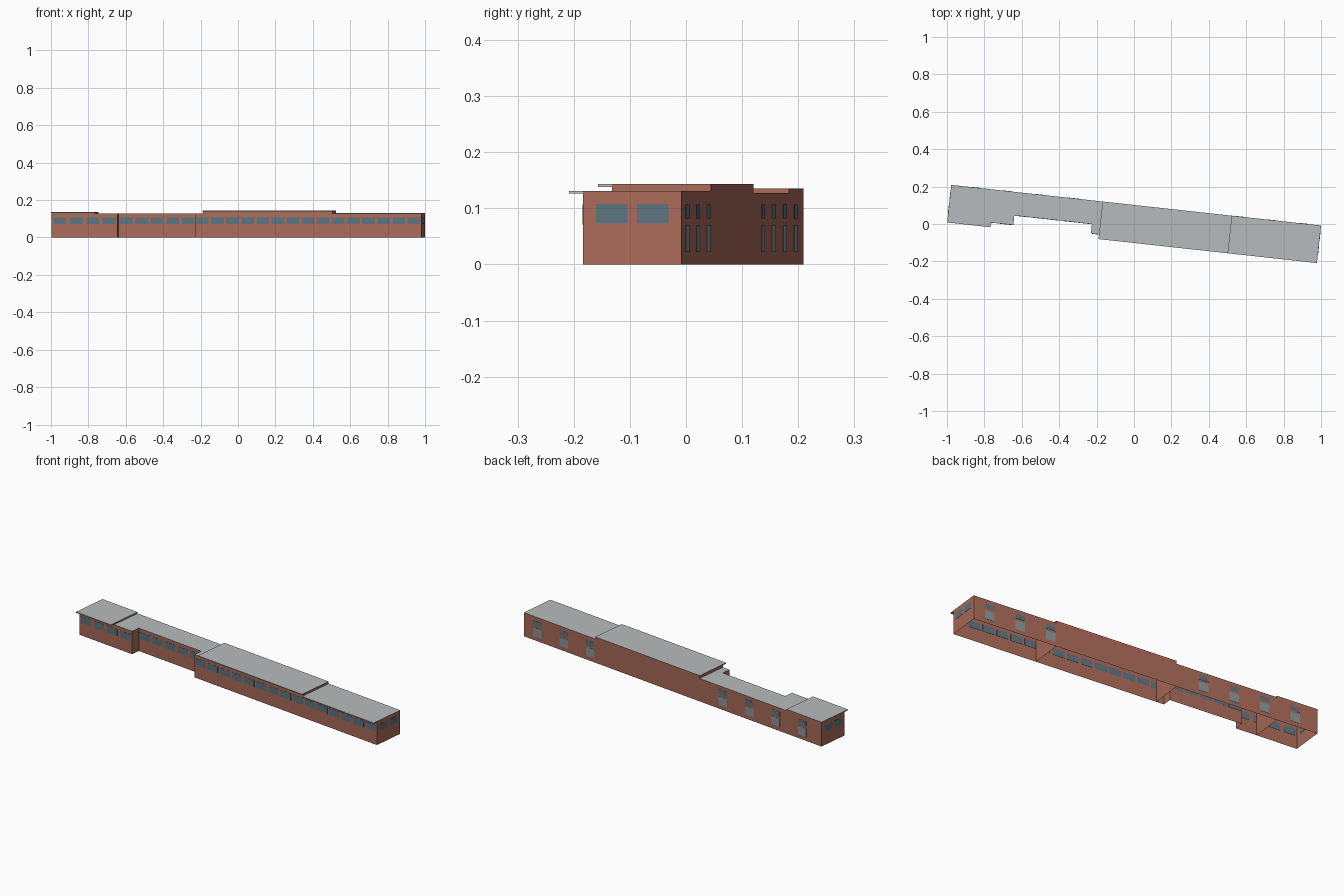
import bpy, bmesh, math
from mathutils import Matrix

if "Cube" in bpy.data.objects:
    bpy.data.objects.remove(bpy.data.objects["Cube"])

# Building frame: u runs along the back wall, v runs toward the front
ANG = math.atan2(-0.217, 1.977)
FRAME = Matrix.Translation((-0.977, 0.209, 0)) @ Matrix.Rotation(ANG, 4, 'Z')
L, W, INNER, EAVE = 1.989, 0.177, 0.126, 0.202


def material(name, rgb):
    m = bpy.data.materials.new(name)
    m.diffuse_color = (*rgb, 1)
    m.use_nodes = True
    m.node_tree.nodes["Principled BSDF"].inputs["Base Color"].default_value = m.diffuse_color
    return m


BRICK = material("brick", (0.40, 0.145, 0.10))
ROOF = material("roof_grey", (0.47, 0.50, 0.51))
GLASS = material("glass", (0.11, 0.175, 0.22))
PANEL = material("panel", (0.26, 0.30, 0.32))


def prism(bm, pts, z0, z1, closed=True, top_mat=0):
    """Extrude a (u, v) outline from z0 to z1."""
    lo = [bm.verts.new((u, -v, z0)) for u, v in pts]
    hi = [bm.verts.new((u, -v, z1)) for u, v in pts]
    n = len(pts)
    faces = [bm.faces.new((lo[i], lo[(i + 1) % n], hi[(i + 1) % n], hi[i])) for i in range(n)]
    top = bm.faces.new(hi)
    top.material_index = top_mat
    faces.append(top)
    if closed:
        faces.append(bm.faces.new(lo[::-1]))
    # Make the roof face point up and the rest follow
    bmesh.ops.recalc_face_normals(bm, faces=faces)
    top.normal_update()
    if top.normal.z < 0:
        bmesh.ops.reverse_faces(bm, faces=faces)


def rect(u0, u1, v0, v1):
    return [(u0, v0), (u1, v0), (u1, v1), (u0, v1)]


def finish(name, bm, *mats):
    me = bpy.data.meshes.new(name)
    bm.to_mesh(me)
    bm.free()
    for m in mats:
        me.materials.append(m)
    ob = bpy.data.objects.new(name, me)
    ob.matrix_world = FRAME
    bpy.context.collection.objects.link(ob)


# Wall blocks, open underneath, with grey flat roofs
U1, U2, U3 = 0.2335, 0.814, 1.511
S0, S1 = 0.353, 0.770
recess = [(U1, 0), (U2, 0), (U2, W), (S1, W), (S1, INNER), (S0, INNER), (S0, W), (U1, W)]
blocks = [("left_block", rect(0, U1, 0, W), 0.135),
          ("recessed_block", recess, 0.127),
          ("tall_block", rect(U2, U3, 0, W), 0.143),
          ("right_block", rect(U3, L, 0, W), 0.131)]
for name, pts, h in blocks:
    bm = bmesh.new()
    prism(bm, pts, 0, h, closed=False, top_mat=1)
    finish(name, bm, BRICK, ROOF)

# Front eaves on the three higher roofs
for name, u0, u1, h in [("left_eave", 0, U1, 0.135), ("tall_eave", U2, U3, 0.143),
                        ("right_eave", U3, L, 0.131)]:
    bm = bmesh.new()
    prism(bm, rect(u0, u1, W, EAVE), h - 0.005, h)
    finish(name, bm, ROOF)

T = 0.001  # how far glass stands proud

# Front windows, evenly spaced along each stretch of wall
bm = bmesh.new()
for u0, u1, v, n in [(0, S0, W, 4), (S0, S1, INNER, 5), (S1, L, W, 15)]:
    pitch = (u1 - u0) / n
    for i in range(n):
        c = u0 + (i + 0.5) * pitch
        prism(bm, rect(c - 0.034, c + 0.034, v - T, v + T), 0.071, 0.107)
finish("front_windows", bm, GLASS)

# End windows, two at each end
bm = bmesh.new()
for u in (0, L):
    for s in (-1, 1):
        c = W / 2 + s * 0.037
        prism(bm, rect(u - T, u + T, c - 0.028, c + 0.028), 0.073, 0.108)
finish("end_windows", bm, GLASS)

# Back windows with lower panels
upper, lower = bmesh.new(), bmesh.new()
for k in (0, 1, 2, 3, 8, 9, 10):
    c = 0.128 + 0.177 * k
    prism(upper, rect(c - 0.027, c + 0.027, -T, T), 0.082, 0.107)
    prism(lower, rect(c - 0.027, c + 0.027, -T, T), 0.022, 0.070)
finish("back_windows", upper, GLASS)
finish("back_panels", lower, PANEL)
